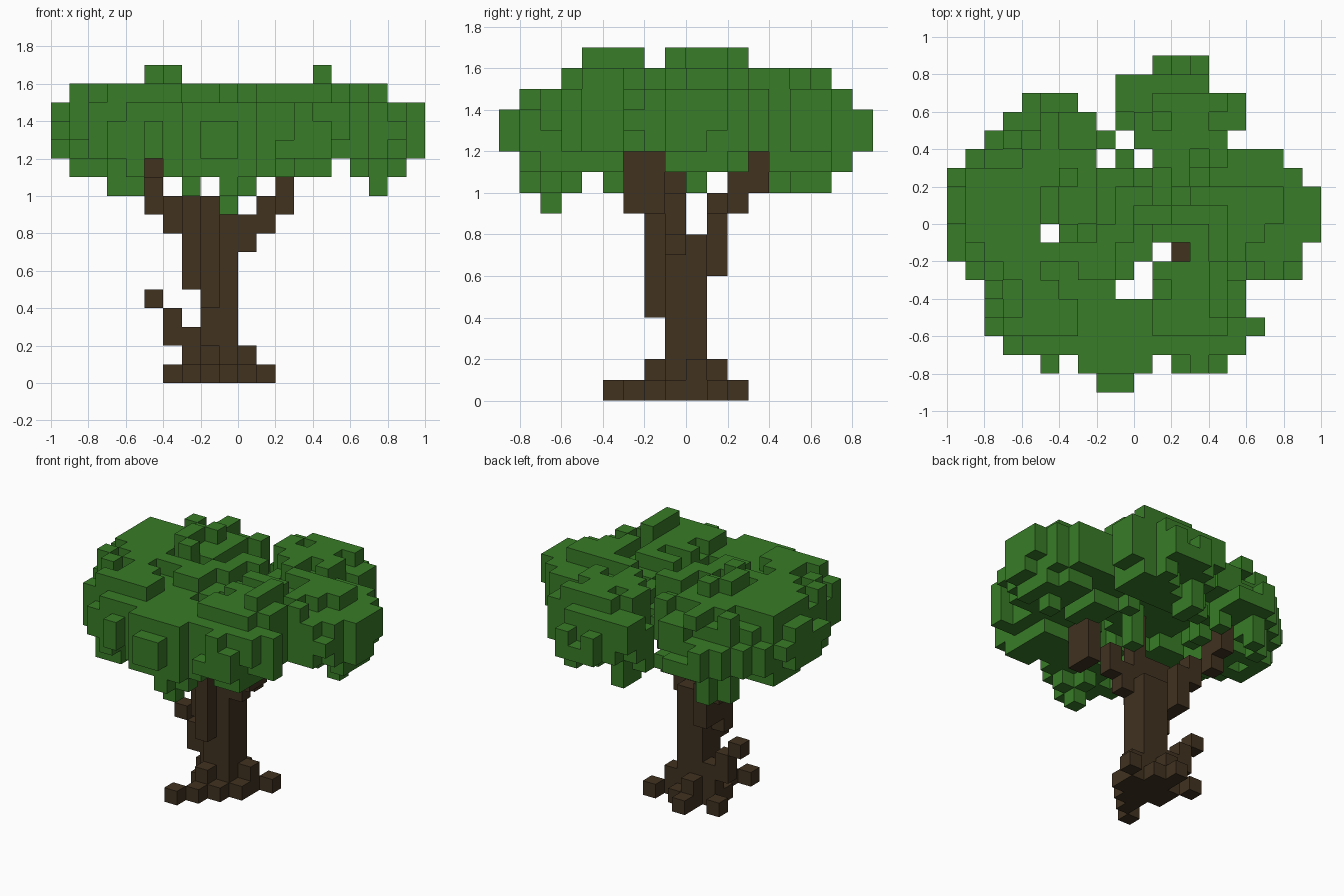
import bpy
import bmesh
import random
from math import hypot
from mathutils import Vector

random.seed(4)
CELL = 0.1

if "Cube" in bpy.data.objects:
    bpy.data.objects.remove(bpy.data.objects["Cube"], do_unlink=True)


def make_material(name, colour):
    mat = bpy.data.materials.new(name)
    mat.use_nodes = True
    mat.diffuse_color = colour
    mat.node_tree.nodes["Principled BSDF"].inputs["Base Color"].default_value = colour
    return mat


def box(x0, x1, y0, y1, z0, z1):
    """Set of grid cells filling a block (upper limits excluded)."""
    return {(x, y, z) for x in range(x0, x1) for y in range(y0, y1) for z in range(z0, z1)}


def build_cells(name, cells, material):
    """Make one mesh from the outer faces of a set of grid cells."""
    bm = bmesh.new()
    corners = {}

    def corner(point):
        key = tuple(round(c) for c in point)
        if key not in corners:
            corners[key] = bm.verts.new(Vector(key) * CELL)
        return corners[key]

    for cell in sorted(cells):
        middle = Vector(cell) + Vector((0.5, 0.5, 0.5))
        for axis in range(3):
            for sign in (-1, 1):
                normal = Vector((0, 0, 0))
                normal[axis] = sign
                if tuple(int(a + b) for a, b in zip(cell, normal)) in cells:
                    continue
                u = Vector((0, 0, 0))
                u[(axis + 1) % 3] = 0.5
                v = normal.cross(u)
                centre = middle + normal / 2
                bm.faces.new([corner(centre + p) for p in (-u - v, u - v, u + v, v - u)])
    mesh = bpy.data.meshes.new(name)
    bm.to_mesh(mesh)
    bm.free()
    mesh.materials.append(material)
    obj = bpy.data.objects.new(name, mesh)
    bpy.context.collection.objects.link(obj)


bark = make_material("bark brown", (0.052, 0.032, 0.0145, 1))
leaf = make_material("leaf green", (0.04, 0.2, 0.021, 1))

# Trunk column with ribs, thickening towards the fork
trunk = box(-2, 0, -1, 1, 0, 8) | box(-2, -1, -2, -1, 4, 10)
trunk |= box(-3, -1, -1, 0, 5, 10) | box(-3, -2, 0, 2, 6, 8) | box(-1, 0, -1, 0, 8, 13)
build_cells("trunk", trunk, bark)

# Root flare with spreading toes
roots = box(-3, 1, -1, 1, 0, 1) | box(-2, 0, -2, 2, 0, 1)
roots |= {(-3, 0, 1), (0, 0, 1), (-2, -2, 1), (-2, 1, 1)}
roots |= {(-2, -3, 0), (-3, -4, 0), (-2, 2, 0), (-4, 1, 0), (1, 1, 0)}
build_cells("roots", roots - trunk, bark)

# Low broken branch
build_cells("broken_branch", {(-3, 0, 2), (-4, 0, 2), (-4, 0, 3), (-5, 0, 4)}, bark)

# Two main branches
left_branch = {(-3, 1, 8), (-4, 1, 8), (-4, 1, 9), (-5, 2, 9)}
left_branch |= {(-5, 2, 10), (-5, 3, 10), (-5, 3, 11), (-5, 3, 12)}
build_cells("left_branch", left_branch, bark)
right_branch = {(0, -1, 7), (0, -1, 8), (1, -1, 8), (1, -1, 9), (2, -2, 9), (2, -3, 9)}
right_branch |= {(2, -2, 10), (2, -3, 10), (2, -2, 11), (2, -3, 11)}
build_cells("right_branch", right_branch, bark)

# Canopy outline, row by row from the front, with openings
LEFT = [-2, -5, -7, -8, -8, -8, -9, -10, -10, -10, -10, -10, -9, -8, -7, -6, -1, 1]
RIGHT = [0, 5, 6, 7, 6, 6, 9, 9, 10, 10, 10, 9, 8, 5, 6, 6, 4, 4]
GAPS = {(-4, -8), (1, -8), (-1, -4), (0, -4), (0, -3), (1, -2), (2, -2), (-5, -1),
        (-2, 3), (0, 3), (-1, 4), (-2, 5), (-3, 6), (-2, 6)}

# Leaf clumps: centre x, centre y, radius, height above the middle
CLUMPS = [(-4.7, 0.5, 5.5, 3.2), (-4.5, -4, 4.2, 2.1), (-0.5, -5.5, 3.8, 2),
          (3.5, -3.7, 4.2, 3.1), (6, 0.5, 4.2, 2.4), (2.5, 5.3, 3.9, 2.5)]
MIDDLE, DEPTH = 13.4, 2.6


def clump_value(x, y, z):
    """Below one inside a leaf clump, above one outside."""
    rise = z + 0.5 - MIDDLE
    return min((hypot(x + 0.5 - cx, y + 0.5 - cy) / radius) ** 2
               + (rise / (height if rise > 0 else DEPTH)) ** 2
               for cx, cy, radius, height in CLUMPS)


def height_limits(x, y):
    crown = (-6 <= x < -3 and -1 <= y < 3) or (3 <= x < 5 and -5 <= y < -2)
    low = 13 if hypot(x + 1, y) < 3.6 else 11
    if x in (-10, -5, 5, 9) or y in (-9, -3, -2, 3, 8):
        low = max(low, 12)
    if y in (-9, 8):
        return low, 13
    if x in (-10, 8, 9) or y < -6 or y > 6:
        return low, 14
    return low, 16 if crown else 15


leaves = set()
for row, (x0, x1) in enumerate(zip(LEFT, RIGHT)):
    y = row - 9
    for x in range(x0, x1):
        if (x, y) in GAPS:
            continue
        low, high = height_limits(x, y)
        leaves.add((x, y, min(high, max(low, random.choice((11, 12, 13, 13, 14))))))
        for z in range(low, high + 1):
            if clump_value(x, y, z) + random.uniform(-0.45, 0.4) < 1:
                leaves.add((x, y, z))

# Drooping leaves below the clumps
DROOPS = [(-1, -7, 9), (-1, -8, 10), (0, -7, 10), (-1, -6, 10), (-7, -6, 10), (-6, -6, 10),
          (-3, -4, 10), (-7, 4, 10), (-6, 5, 10), (0, 0, 10), (7, 0, 10), (0, 6, 10), (0, 5, 10)]
for x, y, z in DROOPS:
    leaves |= box(x, x + 1, y, y + 1, z, 13)

build_cells("canopy", leaves - left_branch - right_branch - trunk, leaf)
